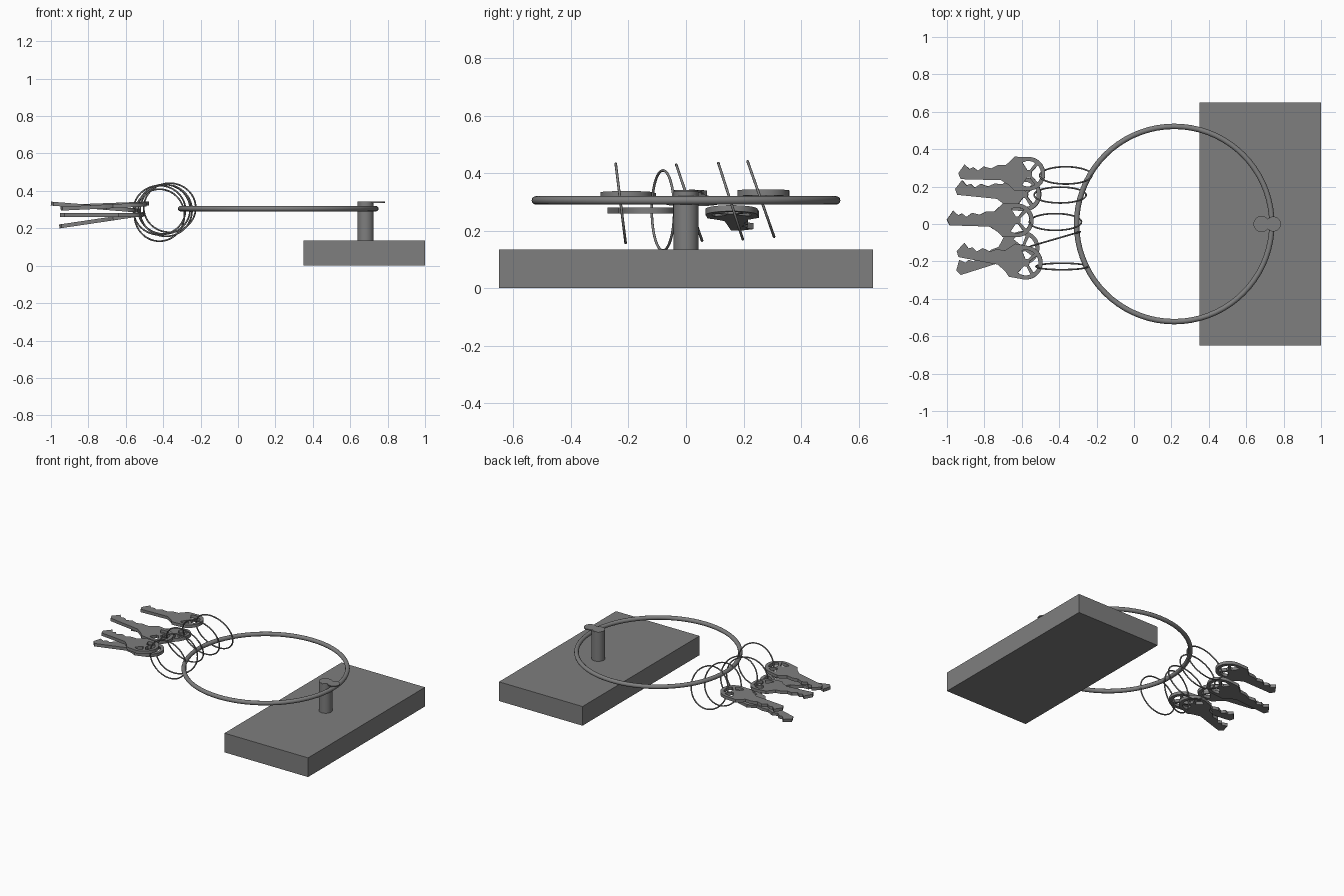
import bpy, math
from mathutils import Vector, Matrix

if "Cube" in bpy.data.objects:
    bpy.data.objects.remove(bpy.data.objects["Cube"])

grey = bpy.data.materials.new("steel_grey")
grey.diffuse_color = (0.21, 0.21, 0.21, 1)
grey.use_nodes = True
grey.node_tree.nodes["Principled BSDF"].inputs["Base Color"].default_value = grey.diffuse_color


def finish(ob, name, smooth=True):
    ob.name = name
    ob.data.materials.clear()
    ob.data.materials.append(grey)
    bpy.ops.object.select_all(action='DESELECT')
    ob.select_set(True)
    bpy.context.view_layer.objects.active = ob
    if smooth:
        bpy.ops.object.shade_smooth_by_angle(angle=math.radians(35))
    return ob


def torus(name, loc, R, r, z_axis=(0, 0, 1)):
    bpy.ops.mesh.primitive_torus_add(major_radius=R, minor_radius=r,
                                     major_segments=72, minor_segments=12)
    ob = bpy.context.object
    ob.matrix_world = Matrix.Translation(loc) @ Vector(z_axis).to_track_quat('Z', 'Y').to_matrix().to_4x4()
    return finish(ob, name)


def plate(name, loops, thick, matrix):
    """Flat outline with holes, extruded to a thickness."""
    cu = bpy.data.curves.new(name, 'CURVE')
    cu.dimensions, cu.fill_mode, cu.extrude = '2D', 'BOTH', thick / 2
    for pts in loops:
        sp = cu.splines.new('POLY')
        sp.points.add(len(pts) - 1)
        for p, (x, y) in zip(sp.points, pts):
            p.co = (x, y, 0, 1)
        sp.use_cyclic_u = True
    ob = bpy.data.objects.new(name, cu)
    bpy.context.collection.objects.link(ob)
    ob.matrix_world = matrix
    bpy.ops.object.select_all(action='DESELECT')
    ob.select_set(True)
    bpy.context.view_layer.objects.active = ob
    bpy.ops.object.convert(target='MESH')
    return finish(bpy.context.object, name)


def arc(cx, cy, r, a0, a1, n):
    return [(cx + r * math.cos(math.radians(a0 + (a1 - a0) * i / n)),
             cy + r * math.sin(math.radians(a0 + (a1 - a0) * i / n))) for i in range(n + 1)]


# base block and post
bpy.ops.mesh.primitive_cube_add(size=1, location=(0.675, 0, 0.0675))
base = bpy.context.object
base.scale = (0.65, 1.3, 0.135)
finish(base, "base_block", False)
bpy.ops.mesh.primitive_cylinder_add(vertices=40, radius=0.043, depth=0.21, location=(0.682, 0, 0.235))
finish(bpy.context.object, "post")

# thin lip over the big ring
lip = arc(0.745, 0, 0.04, -140, 140, 24) + arc(0.68, 0, 0.041, 45, 315, 24)
plate("post_lip", [lip], 0.007, Matrix.Translation((0, 0, 0.3385)))

# large ring and the five small split rings: centre and axis
torus("large_ring", (0.215, 0, 0.305), 0.522, 0.0145)
rings = [((-0.365, 0.26, 0.31), (0, 0.27, 0.095)),
         ((-0.395, 0.155, 0.302), (0, 0.265, 0.085)),
         ((-0.42, 0.011, 0.297), (0, 0.265, 0.09)),
         ((-0.42, -0.08, 0.27), (-0.08, 0.275, 0)),
         ((-0.385, -0.227, 0.295), (0, 0.28, 0.035))]
for i, (c, axis) in enumerate(rings):
    torus(f"small_ring_{i + 1}", c, 0.139, 0.0045, axis)

# key outline: round bow, shoulders, toothed blade; three bow windows
outline = arc(0.09, 0, 0.09, 90, 270, 28) + [
    (0.165, -0.09), (0.19, -0.065), (0.235, -0.037), (0.45, -0.035), (0.465, -0.005),
    (0.432, 0.045), (0.405, 0.02), (0.385, 0.03), (0.36, 0.012), (0.33, 0.035),
    (0.29, 0.025), (0.255, 0.043), (0.21, 0.045), (0.19, 0.065), (0.165, 0.09)]


def window(a0, a1):
    return arc(0.09, 0, 0.068, a0, a1, 10) + arc(0.09, 0, 0.02, a1 - 12, a0 + 12, 3)


windows = [window(138, 222), window(62, 122), window(238, 298)]

# keys: bow end and tip
keys = [((-0.475, 0.267, 0.333), (-0.94, 0.275, 0.315)),
        ((-0.497, 0.15, 0.278), (-0.955, 0.192, 0.21)),
        ((-0.537, 0.018, 0.295), (-1.0, 0.028, 0.332)),
        ((-0.51, -0.10, 0.27), (-0.945, -0.242, 0.27)),
        ((-0.49, -0.223, 0.327), (-0.945, -0.14, 0.305))]
for i, (end, tip) in enumerate(keys):
    u = (Vector(tip) - Vector(end)).normalized()
    w = u.cross(Vector((0, 1, 0))).normalized()
    v = w.cross(u)
    m = Matrix((u, v, w)).transposed().to_4x4()
    plate(f"key_{i + 1}", [outline] + windows, 0.021, Matrix.Translation(end) @ m)
